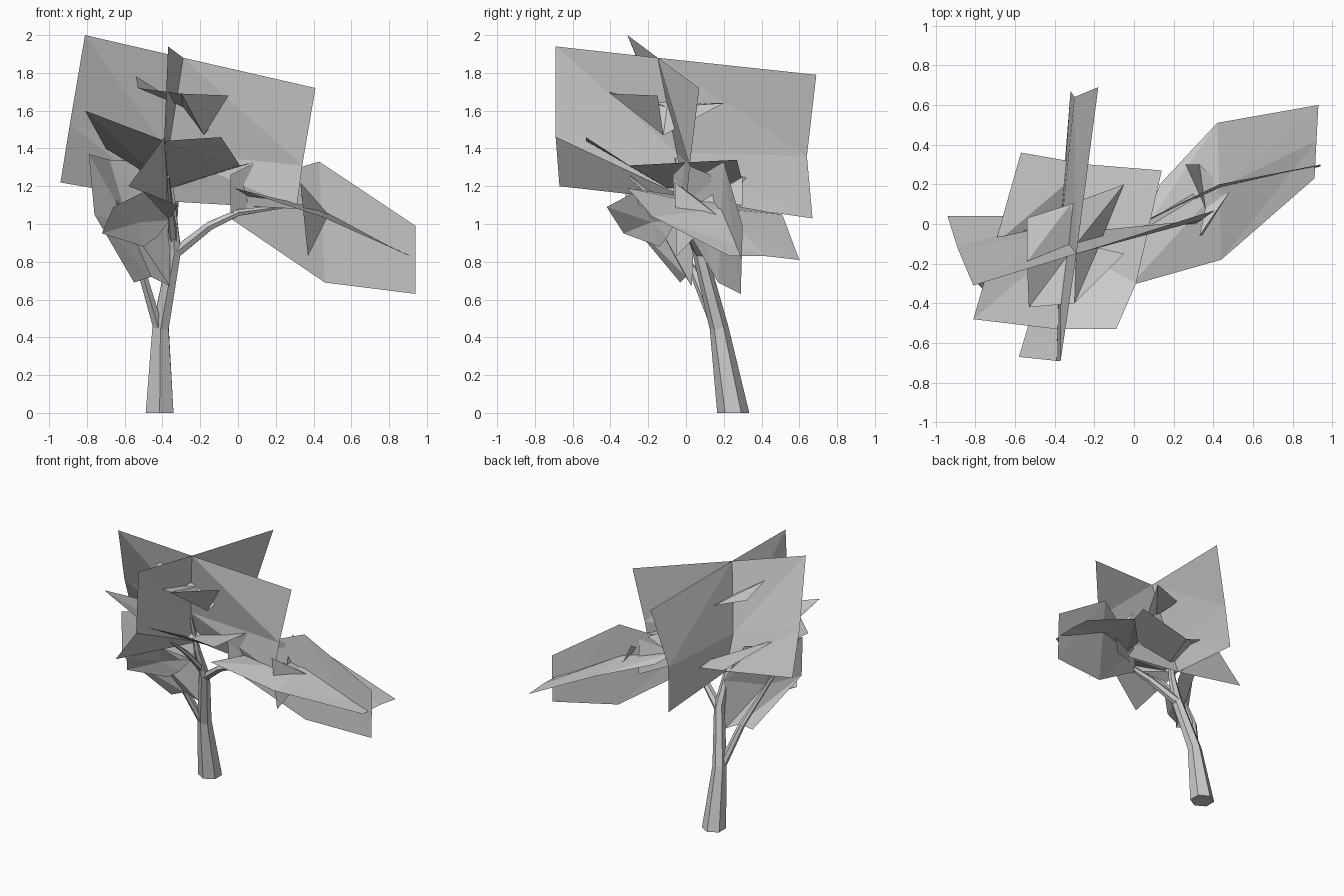
import bpy, math
from mathutils import Vector


def mesh_object(name, verts, faces):
    me = bpy.data.meshes.new(name)
    me.from_pydata([tuple(v) for v in verts], [], faces)
    me.update()
    ob = bpy.data.objects.new(name, me)
    bpy.context.collection.objects.link(ob)
    return ob


def limb(name, path, sides=6):
    """Tapered faceted limb; path = [(x, y, z, radius), ...]"""
    pts = [Vector(p[:3]) for p in path]
    verts, faces = [], []
    for i, p in enumerate(pts):
        d = (pts[min(i + 1, len(pts) - 1)] - pts[max(i - 1, 0)]).normalized()
        if p.z == 0:
            d = Vector((0, 0, 1))
        u = Vector((0, 1, 0))
        u = (u - d * u.dot(d)).normalized()
        w = d.cross(u)
        for k in range(sides):
            a = math.tau * k / sides
            verts.append(p + (u * math.cos(a) + w * math.sin(a)) * path[i][3])
    for i in range(len(pts) - 1):
        for k in range(sides):
            n = (k + 1) % sides
            faces.append((i * sides + k, i * sides + n,
                          (i + 1) * sides + n, (i + 1) * sides + k))
    faces.append(tuple(reversed(range(sides))))
    faces.append(tuple(range((len(pts) - 1) * sides, len(pts) * sides)))
    return mesh_object(name, verts, faces)


def leaf_card(name, *rows):
    """Bent sheet through a small grid of points, split into triangles"""
    n = len(rows[0])
    verts = [v for r in rows for v in r]
    faces = []
    for r in range(len(rows) - 1):
        for c in range(n - 1):
            a, b = r * n + c, r * n + c + 1
            d, e = a + n, b + n
            faces += [(a, d, e), (a, e, b)]
    return mesh_object(name, verts, faces)


# Trunk and branches
limb("trunk", [(-0.415, 0.25, 0, 0.085), (-0.41, 0.175, 0.45, 0.05),
               (-0.335, 0.07, 0.86, 0.038), (-0.35, 0.0, 1.08, 0.025),
               (-0.37, -0.05, 1.35, 0.01)])
limb("left_branch", [(-0.425, 0.16, 0.46, 0.03), (-0.51, 0.04, 0.75, 0.024),
                     (-0.58, -0.1, 0.95, 0.015), (-0.64, -0.22, 1.12, 0.008)])
limb("right_branch", [(-0.34, 0.08, 0.84, 0.033), (-0.15, 0.0, 0.99, 0.026),
                      (0.0, -0.04, 1.06, 0.02), (0.3, 0.08, 1.1, 0.008)])
limb("front_branch", [(-0.34, 0.06, 0.9, 0.025), (-0.36, -0.12, 1.1, 0.018),
                      (-0.37, -0.3, 1.25, 0.008)], 5)

# Two tall crossing cards share the middle column
top, mid, low = (-0.29, -0.15, 1.88), (-0.37, -0.05, 1.38), (-0.37, 0.04, 1.12)
leaf_card("crown_card_wide",
          [(-0.81, -0.31, 2.0), top, (0.41, 0.07, 1.72)],
          [(-0.89, -0.12, 1.53), mid, (0.34, 0.02, 1.31)],
          [(-0.94, 0.04, 1.22), low, (0.31, 0.0, 1.08)])
leaf_card("crown_card_deep",
          [(-0.37, -0.69, 1.94), top, (-0.18, 0.69, 1.79)],
          [(-0.39, -0.69, 1.46), mid, (-0.30, 0.64, 1.36)],
          [(-0.58, -0.67, 1.20), low, (-0.32, 0.67, 1.03)])

# Flat-lying crown cards
leaf_card("crown_card_flat",
          [(-0.81, -0.48, 1.60), (-0.39, -0.53, 1.44), (-0.09, -0.53, 1.46)],
          [(-0.70, -0.10, 1.40), (-0.36, -0.10, 1.19), (0.01, -0.30, 1.31)],
          [(-0.57, 0.36, 1.30), (-0.23, 0.30, 1.22), (0.14, 0.27, 1.34)])
leaf_card("upper_card_flat",
          [(-0.53, -0.42, 1.72), (-0.30, -0.40, 1.69), (-0.05, -0.15, 1.68)],
          [(-0.54, -0.19, 1.78), (-0.29, -0.10, 1.62), (-0.18, -0.12, 1.47)],
          [(-0.54, 0.03, 1.71), (-0.32, 0.10, 1.64), (-0.05, 0.20, 1.64)])

# Right branch foliage: upright card and flat card
leaf_card("right_card_upright",
          [(-0.02, -0.02, 1.20), (0.43, 0.20, 1.33), (0.94, 0.30, 0.99)],
          [(-0.04, -0.03, 1.03), (0.46, 0.17, 0.69), (0.94, 0.29, 0.63)])
leaf_card("right_card_flat",
          [(-0.02, -0.31, 1.19), (0.44, -0.18, 1.04), (0.91, 0.23, 0.83)],
          [(0.05, -0.03, 1.15), (0.43, 0.18, 1.08), (0.92, 0.42, 0.83)],
          [(0.13, 0.20, 1.10), (0.42, 0.51, 1.05), (0.93, 0.60, 0.81)])
leaf_card("right_card_small",
          [(-0.04, -0.07, 1.26), (0.08, -0.01, 1.32), (0.31, 0.13, 1.26)],
          [(-0.04, -0.06, 1.06), (0.10, 0.05, 1.04), (0.29, 0.17, 0.97)])
leaf_card("right_card_tip",
          [(0.33, -0.06, 1.22), (0.36, 0.08, 1.12), (0.26, 0.30, 1.25)],
          [(0.37, -0.05, 0.83), (0.48, 0.16, 1.05), (0.33, 0.30, 1.10)])

# Left branch foliage
leaf_card("left_card_upright",
          [(-0.79, -0.30, 1.37), (-0.68, -0.12, 1.34), (-0.50, 0.0, 1.33)],
          [(-0.76, -0.33, 1.05), (-0.58, -0.15, 1.00), (-0.36, 0.05, 1.05)],
          [(-0.55, -0.03, 0.69), (-0.46, 0.0, 0.72), (-0.36, 0.03, 0.67)])
leaf_card("left_card_flat",
          [(-0.66, -0.42, 1.09), (-0.50, -0.27, 1.17), (-0.32, -0.25, 1.10)],
          [(-0.72, -0.33, 0.95), (-0.52, -0.18, 1.01), (-0.36, -0.05, 1.02)],
          [(-0.61, -0.18, 0.93), (-0.50, -0.14, 0.88), (-0.43, -0.10, 0.93)])
